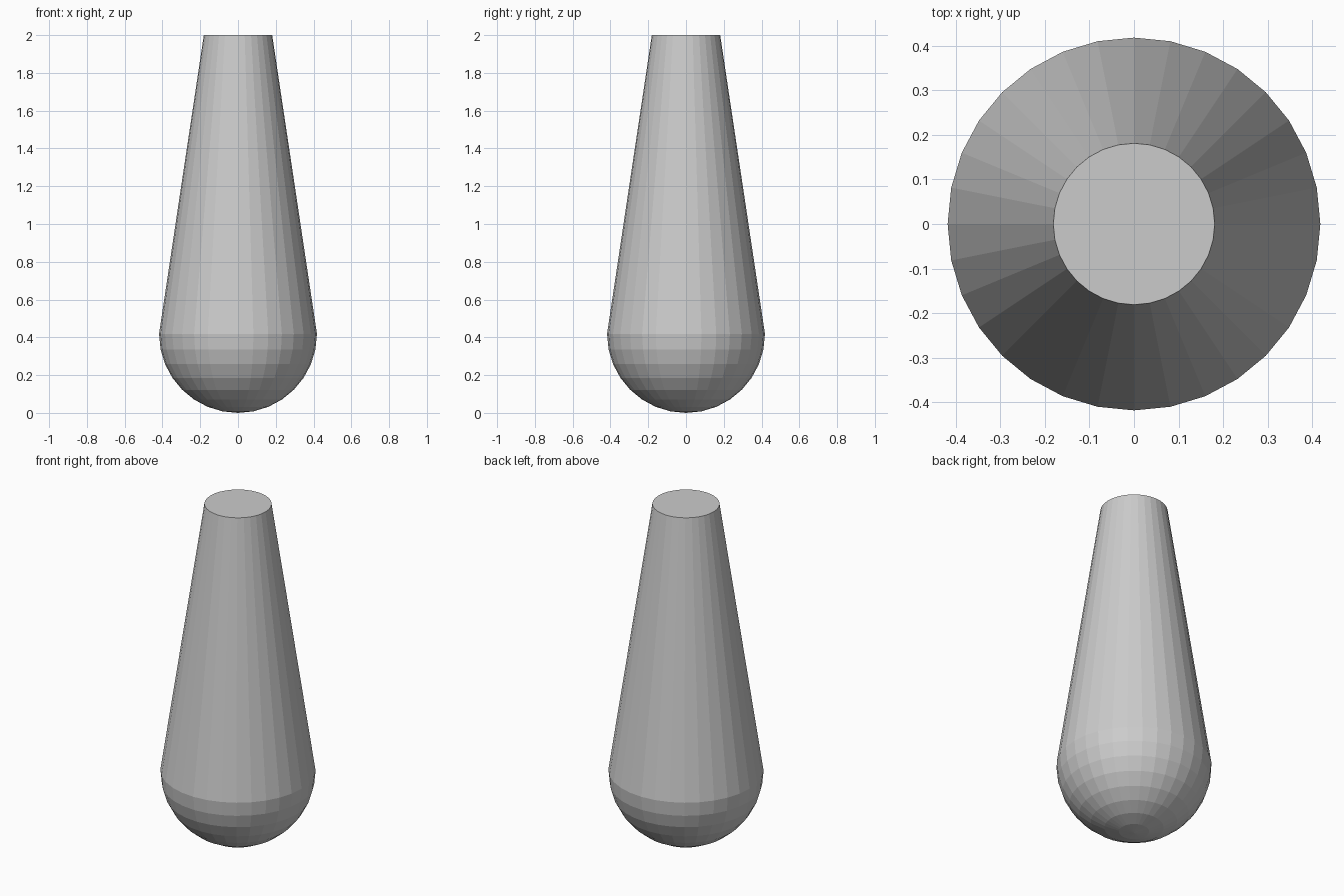
import bpy, bmesh
from math import sin, cos, pi

if "Cube" in bpy.data.objects:
    bpy.data.objects.remove(bpy.data.objects["Cube"])

R, TOP_R, HEIGHT, SIDES, RINGS = 0.418, 0.181, 2.0, 32, 8

# profile: rounded bottom as a half ball, then a straight taper to the flat top
profile = [(R * sin(k * pi / 2 / RINGS), R - R * cos(k * pi / 2 / RINGS))
           for k in range(1, RINGS + 1)] + [(TOP_R, HEIGHT)]

bm = bmesh.new()
pole = bm.verts.new((0, 0, 0))
rings = [[bm.verts.new((r * cos(2 * pi * i / SIDES), r * sin(2 * pi * i / SIDES), z))
          for i in range(SIDES)] for r, z in profile]
for i in range(SIDES):
    j = (i + 1) % SIDES
    bm.faces.new((pole, rings[0][j], rings[0][i]))
    for a, b in zip(rings, rings[1:]):
        bm.faces.new((a[i], a[j], b[j], b[i]))

# flat top cap
bm.faces.new(rings[-1])
bmesh.ops.recalc_face_normals(bm, faces=bm.faces)

mesh = bpy.data.meshes.new("tapered_body")
bm.to_mesh(mesh)
bm.free()
body = bpy.data.objects.new("tapered_body", mesh)
bpy.context.collection.objects.link(body)
